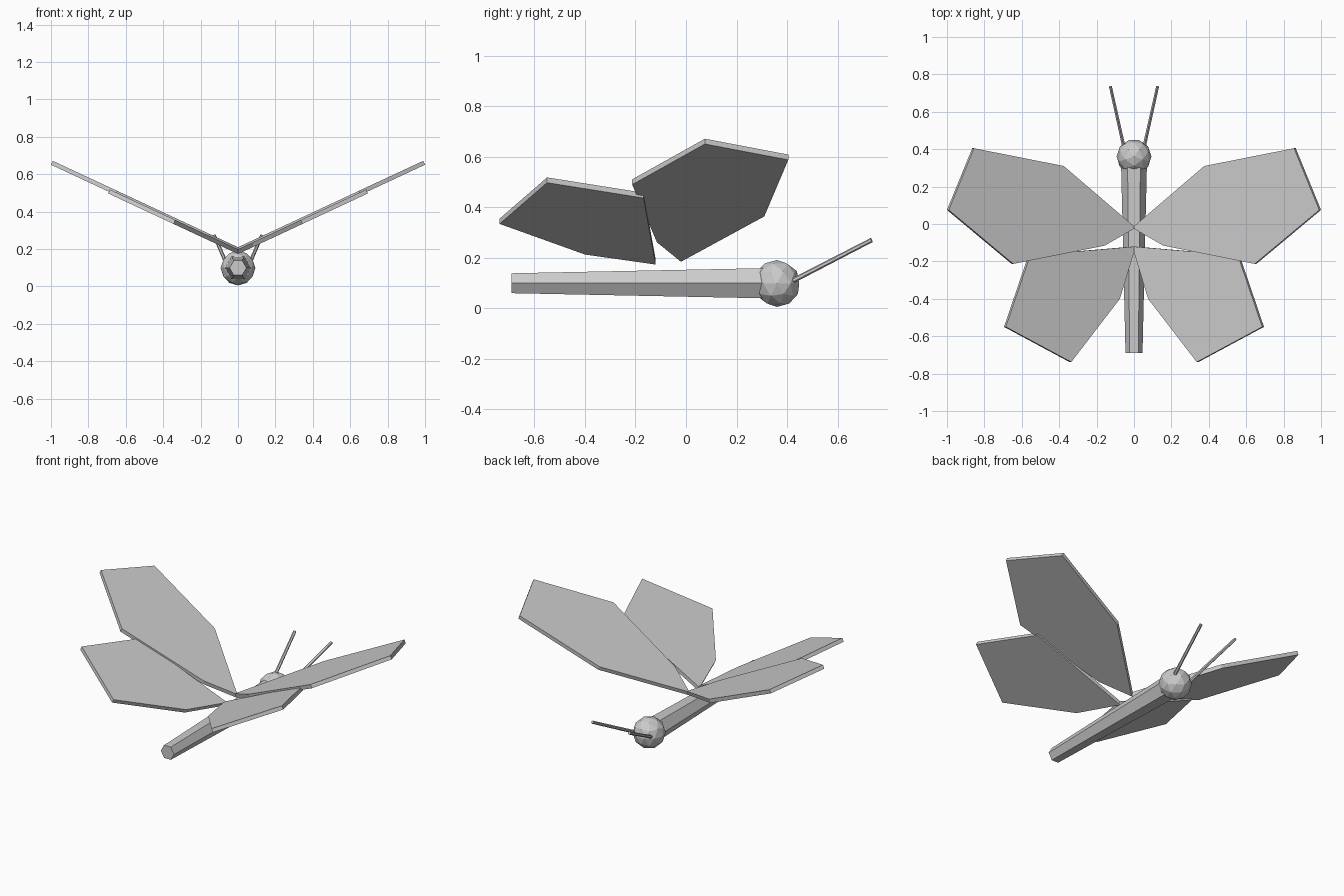
import bpy
import bmesh
import math
from mathutils import Matrix, Vector

if "Cube" in bpy.data.objects:
    bpy.data.objects.remove(bpy.data.objects["Cube"], do_unlink=True)

# One plain grey for every part
grey = bpy.data.materials.new("plain grey")
grey.use_nodes = True
grey.diffuse_color = (0.6, 0.6, 0.6, 1)
grey.node_tree.nodes["Principled BSDF"].inputs["Base Color"].default_value = (0.6, 0.6, 0.6, 1)

SLOPE = math.radians(25)   # upward tilt of the wings
THICKNESS = 0.023


def make_object(name, bm):
    bmesh.ops.recalc_face_normals(bm, faces=bm.faces)
    mesh = bpy.data.meshes.new(name)
    bm.to_mesh(mesh)
    bm.free()
    mesh.materials.append(grey)
    obj = bpy.data.objects.new(name, mesh)
    bpy.context.scene.collection.objects.link(obj)
    return obj


def make_rod(name, start, end, r_start, r_end, spin=0.0):
    """Six-sided tapered rod between two points."""
    start, end = Vector(start), Vector(end)
    axis = end - start
    turn = axis.to_track_quat("Z", "Y").to_matrix().to_4x4()
    place = Matrix.Translation((start + end) / 2) @ turn @ Matrix.Rotation(spin, 4, "Z")
    bm = bmesh.new()
    bmesh.ops.create_cone(bm, cap_ends=True, segments=6, radius1=r_start,
                          radius2=r_end, depth=axis.length, matrix=place)
    return make_object(name, bm)


def make_wing(name, outline, root_z, side):
    """Flat tilted plate from a plan outline of its underside."""
    bm = bmesh.new()
    verts = [bm.verts.new((side * x, y, root_z + x * math.tan(SLOPE))) for x, y in outline]
    base = bm.faces.new(verts)
    top = bmesh.ops.extrude_face_region(bm, geom=[base], use_keep_orig=True)
    lift = Vector((-side * math.sin(SLOPE), 0, math.cos(SLOPE))) * THICKNESS
    moved = [v for v in top["geom"] if isinstance(v, bmesh.types.BMVert)]
    bmesh.ops.translate(bm, verts=moved, vec=lift)
    return make_object(name, bm)


# Body: hexagonal, flat on top, thicker towards the head
make_rod("body", (0, -0.69, 0.099), (0, 0.36, 0.099), 0.0455, 0.07, math.pi / 6)
body = bpy.data.objects["body"]
# keep the corners on the left and right
if max(v.co.x for v in body.data.vertices) < 0.065:
    body.data.transform(Matrix.Translation((0, 0, 0.099))
                        @ Matrix.Rotation(math.pi / 6, 4, "Y")
                        @ Matrix.Translation((0, 0, -0.099)))

# Head: faceted ball
bm = bmesh.new()
bmesh.ops.create_icosphere(bm, subdivisions=2, radius=0.093,
                           matrix=Matrix.Translation((0, 0.36, 0.098))
                           @ Matrix.Rotation(-math.pi / 2, 4, "Z"))
make_object("head", bm)

fore_outline = [(0, -0.02), (0.385, 0.31), (0.865, 0.405),
                (1.0, 0.075), (0.655, -0.213), (0.165, -0.115)]
hind_outline = [(0, -0.12), (0.565, -0.168), (0.695, -0.55),
                (0.345, -0.738), (0.085, -0.4)]

# Wings and antennae on both sides
for label, side in (("left", 1), ("right", -1)):
    make_wing(label + "_forewing", fore_outline, 0.184, side)
    make_wing(label + "_hindwing", hind_outline, 0.173, side)
    make_rod(label + "_antenna", (side * 0.057, 0.425, 0.11),
             (side * 0.126, 0.735, 0.27), 0.01, 0.009)
